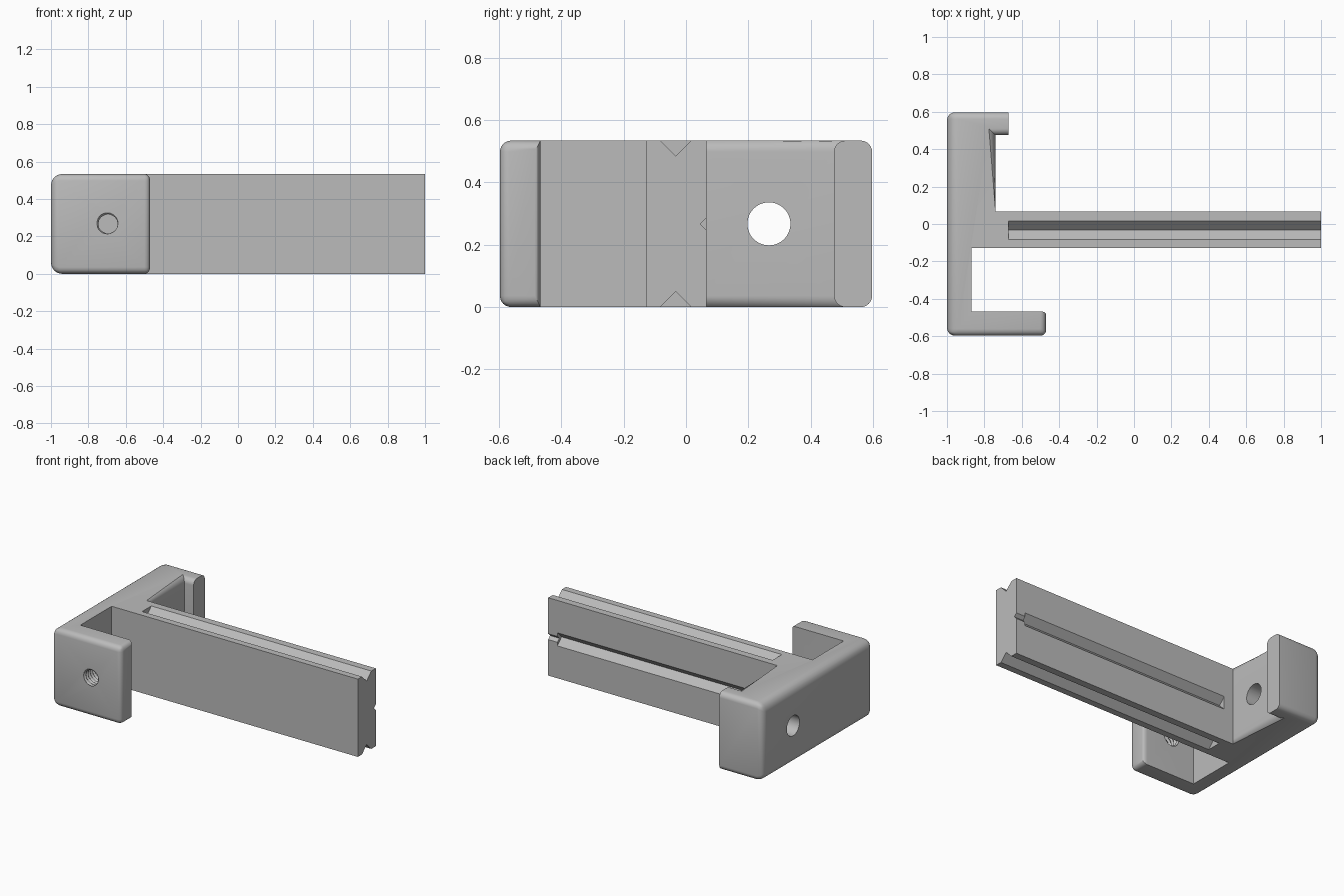
import bpy, bmesh
from math import pi, cos, sin, radians
from mathutils import Matrix

if "Cube" in bpy.data.objects:
    bpy.data.objects.remove(bpy.data.objects["Cube"])

HEIGHT = 0.534
MID = HEIGHT / 2

grey = bpy.data.materials.new("plain_grey")
grey.use_nodes = True
colour = (0.5, 0.5, 0.5, 1)
grey.diffuse_color = colour
grey.node_tree.nodes["Principled BSDF"].inputs["Base Color"].default_value = colour


def make_object(name, bm):
    bmesh.ops.recalc_face_normals(bm, faces=bm.faces[:])
    mesh = bpy.data.meshes.new(name)
    bm.to_mesh(mesh)
    bm.free()
    mesh.materials.append(grey)
    obj = bpy.data.objects.new(name, mesh)
    bpy.context.collection.objects.link(obj)
    return obj


def prism(name, points, offset):
    """Extrude a closed 3D polygon along an offset."""
    bm = bmesh.new()
    face = bm.faces.new([bm.verts.new(p) for p in points])
    new = bmesh.ops.extrude_face_region(bm, geom=[face])["geom"]
    verts = [g for g in new if isinstance(g, bmesh.types.BMVert)]
    bmesh.ops.translate(bm, verts=verts, vec=offset)
    return make_object(name, bm)


# Body outline, counter-clockwise from the outer front corner
outline = [(-1, -0.597), (-0.47, -0.597), (-0.47, -0.467), (-0.87, -0.467),
           (-0.87, -0.128), (1, -0.128), (1, 0.066), (-0.74, 0.066),
           (-0.74, 0.475), (-0.67, 0.475), (-0.67, 0.597), (-1, 0.597)]
body = prism("clamp_body", [(x, y, 0) for x, y in outline], (0, 0, HEIGHT))

# Rounded edges: weight by outline side (rims) and outline corner (uprights)
rims = {0: 0.6, 1: 0.6, 7: 0.6, 8: 0.6, 10: 0.6, 11: 1.0}
uprights = {0: 0.7, 1: 0.5, 2: 0.3, 11: 0.7}
count = len(outline)
weights = body.data.attributes.new("bevel_weight_edge", "FLOAT", "EDGE")


def corner(vertex):
    co = body.data.vertices[vertex].co
    return min(range(count), key=lambda i: abs(outline[i][0] - co.x) + abs(outline[i][1] - co.y))


for edge in body.data.edges:
    a, b = sorted(corner(v) for v in edge.vertices)
    if a == b:
        weights.data[edge.index].value = uprights.get(a, 0)
    else:
        weights.data[edge.index].value = rims.get(a if b - a == 1 else b, 0)

bevel = body.modifiers.new("rounding", "BEVEL")
bevel.limit_method = "WEIGHT"
bevel.width = 0.06
bevel.segments = 6

cutters = []


def groove(name, start, end, y, z, dy, dz, half, depth):
    """V-shaped channel along x; (dy, dz) points out of the surface."""
    lip = 0.02
    wide = half * (1 + lip / depth)
    points = [(start, y - dy * depth, z - dz * depth)]
    for side in (1, -1):
        points.append((start, y + dy * lip + side * dz * wide, z + dz * lip + side * dy * wide))
    cutters.append(prism(name, points, (end - start, 0, 0)))


# Long V channels on the bar
groove("top_groove", -0.67, 1.1, -0.033, HEIGHT, 0, 1, 0.05, 0.05)
groove("bottom_groove", -0.67, 1.1, -0.033, 0, 0, -1, 0.05, 0.05)
groove("back_groove", -0.67, 0.93, 0.066, MID, 1, 0, 0.045, 0.045)
groove("back_groove_mouth", 0.9, 1.1, 0.066, MID, 1, 0, 0.02, 0.02)

# Plain hole through the thick block
bm = bmesh.new()
bmesh.ops.create_cone(bm, cap_ends=True, segments=48, radius1=0.069, radius2=0.069, depth=0.5,
                      matrix=Matrix.Translation((-0.9, 0.266, MID)) @ Matrix.Rotation(pi / 2, 4, "Y"))
cutters.append(make_object("block_hole", bm))

# Threaded hole through the front arm, as a helical ridge
bm = bmesh.new()
SIDES, PITCH, STEPS = 24, 0.024, 6
rings = []
for k in range(8 * STEPS + 1):
    ring = []
    for s in range(SIDES):
        phase = (k / STEPS - s / SIDES) % 1
        r = 0.05 + 0.0125 * abs(2 * phase - 1)
        t = 2 * pi * s / SIDES
        ring.append(bm.verts.new((-0.695 + r * cos(t), -0.63 + k * PITCH / STEPS, MID + r * sin(t))))
    rings.append(ring)
for low, high in zip(rings, rings[1:]):
    for s in range(SIDES):
        n = (s + 1) % SIDES
        bm.faces.new((low[s], low[n], high[n]))
        bm.faces.new((low[s], high[n], high[s]))
bm.faces.new(rings[0])
bm.faces.new(rings[-1])
cutters.append(make_object("threaded_hole", bm))

for cutter in cutters:
    cut = body.modifiers.new(cutter.name, "BOOLEAN")
    cut.operation = "DIFFERENCE"
    cut.solver = "EXACT"
    cut.object = cutter

# Bake the modifiers, drop the cutters and shade
bpy.ops.object.select_all(action="DESELECT")
body.select_set(True)
bpy.context.view_layer.objects.active = body
for name in [m.name for m in body.modifiers]:
    bpy.ops.object.modifier_apply(modifier=name)
for cutter in cutters:
    bpy.data.objects.remove(cutter)
bpy.ops.object.shade_smooth_by_angle(angle=radians(30))
